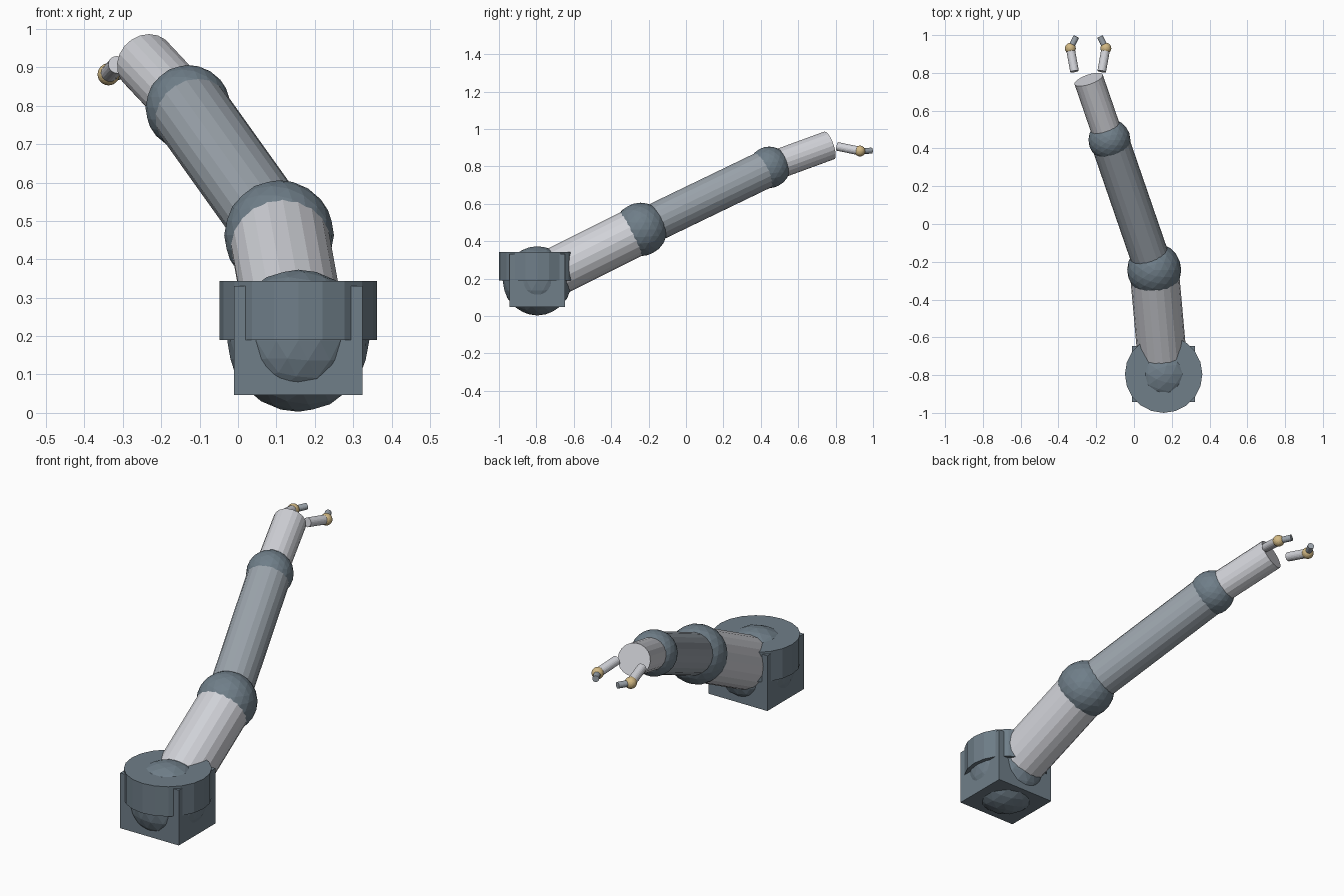
import bpy
from mathutils import Vector

cube = bpy.data.objects.get("Cube")
if cube:
    bpy.data.objects.remove(cube, do_unlink=True)


def material(name, rgb):
    m = bpy.data.materials.new(name)
    m.use_nodes = True
    colour = (*rgb, 1)
    m.diffuse_color = colour
    m.node_tree.nodes["Principled BSDF"].inputs["Base Color"].default_value = colour
    return m


slate = material("slate", (0.16, 0.21, 0.25))
mid_grey = material("mid grey", (0.33, 0.37, 0.41))
pale_grey = material("pale grey", (0.64, 0.65, 0.69))
tan = material("tan", (0.64, 0.48, 0.23))


def finish(name, mat):
    ob = bpy.context.object
    ob.name = name
    ob.data.materials.append(mat)
    return ob


def ball(name, centre, radius, mat):
    bpy.ops.mesh.primitive_ico_sphere_add(subdivisions=3, radius=radius, location=centre)
    return finish(name, mat)


def tube(name, start, end, radius, mat, sides=20):
    a, b = Vector(start), Vector(end)
    bpy.ops.mesh.primitive_cylinder_add(vertices=sides, radius=radius,
                                        depth=(b - a).length, location=(a + b) / 2)
    ob = finish(name, mat)
    ob.rotation_euler = (b - a).to_track_quat('Z', 'Y').to_euler()
    return ob


# Joint positions along the arm
shoulder = Vector((0.157, -0.795, 0.188))
elbow = Vector((0.107, -0.243, 0.463))
wrist = Vector((-0.13, 0.445, 0.795))
tip = Vector((-0.24, 0.765, 0.912))

# Base: square block with a round collar
bpy.ops.mesh.primitive_cube_add(size=1, location=(shoulder.x, shoulder.y, 0.189))
block = finish("base_block", slate)
block.scale = (0.334, 0.297, 0.284)
bpy.ops.mesh.primitive_cylinder_add(vertices=20, radius=0.205, depth=0.153,
                                    location=(shoulder.x, shoulder.y, 0.2665))
finish("base_collar", slate)

# Joints
ball("shoulder_joint", shoulder, 0.185, slate)
ball("elbow_joint", elbow, 0.143, slate)
ball("wrist_joint", wrist, 0.111, slate)

# Arm segments
tube("upper_arm", shoulder, elbow, 0.13, pale_grey)
tube("forearm", elbow, wrist, 0.102, mid_grey)
tube("hand", wrist, tip, 0.079, pale_grey)

# Pair of fingers, mirrored about the middle of the hand
for side, sign in (("right", -1), ("left", 1)):
    def at(offset, y, z):
        return Vector((-0.243 + sign * offset, y, z))
    root, knuckle, end = at(0.072, 0.808, 0.907), at(0.094, 0.93, 0.882), at(0.062, 0.992, 0.884)
    tube(side + "_finger", root, knuckle, 0.023, pale_grey)
    ball(side + "_knuckle", knuckle, 0.029, tan)
    tube(side + "_fingertip", knuckle, end, 0.016, mid_grey)
